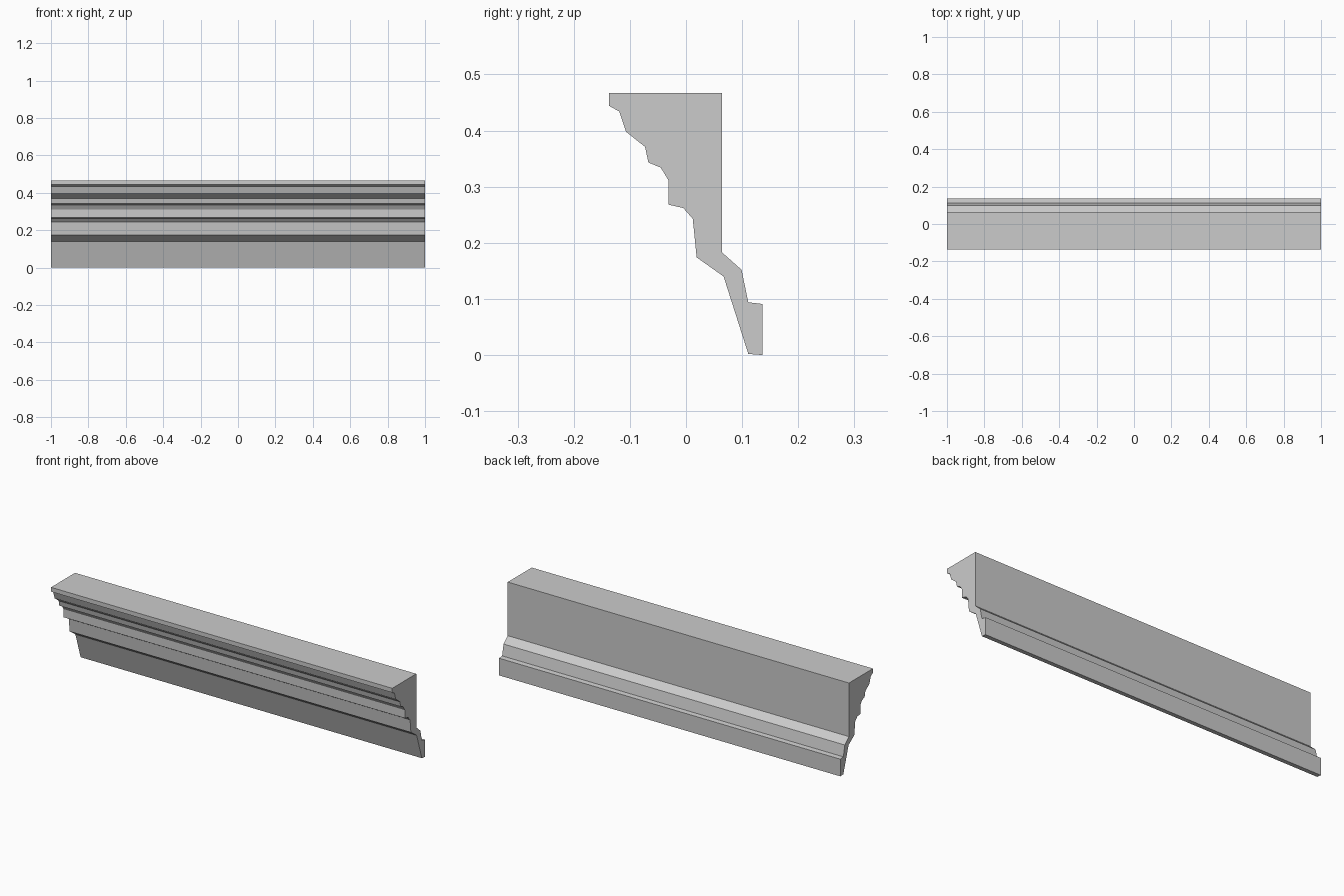
import bpy, bmesh

if "Cube" in bpy.data.objects:
    bpy.data.objects.remove(bpy.data.objects["Cube"])

# Moulding cross-section as (y, z): stepped front, then the back
profile = [
    (-0.137, 0.467), (-0.137, 0.444), (-0.119, 0.434), (-0.107, 0.398),
    (-0.073, 0.371), (-0.067, 0.343), (-0.045, 0.334), (-0.031, 0.311),
    (-0.031, 0.268), (-0.005, 0.262), (0.012, 0.243), (0.019, 0.174),
    (0.067, 0.140), (0.111, 0.002), (0.136, 0.000), (0.136, 0.091),
    (0.111, 0.094), (0.099, 0.152), (0.064, 0.183), (0.064, 0.467),
]

# Sweep the section along x, with closed ends
bm = bmesh.new()
end = bm.faces.new([bm.verts.new((-1, y, z)) for y, z in profile])
swept = bmesh.ops.extrude_face_region(bm, geom=[end], use_keep_orig=True)
bmesh.ops.translate(bm, vec=(2, 0, 0),
                    verts=[g for g in swept["geom"] if isinstance(g, bmesh.types.BMVert)])
bmesh.ops.recalc_face_normals(bm, faces=bm.faces)

mesh = bpy.data.meshes.new("cornice_moulding")
bm.to_mesh(mesh)
bm.free()

# Single plain grey
grey = bpy.data.materials.new("light grey")
grey.diffuse_color = (0.6, 0.6, 0.6, 1)
grey.use_nodes = True
grey.node_tree.nodes["Principled BSDF"].inputs["Base Color"].default_value = grey.diffuse_color
mesh.materials.append(grey)

cornice = bpy.data.objects.new("cornice_moulding", mesh)
bpy.context.collection.objects.link(cornice)
